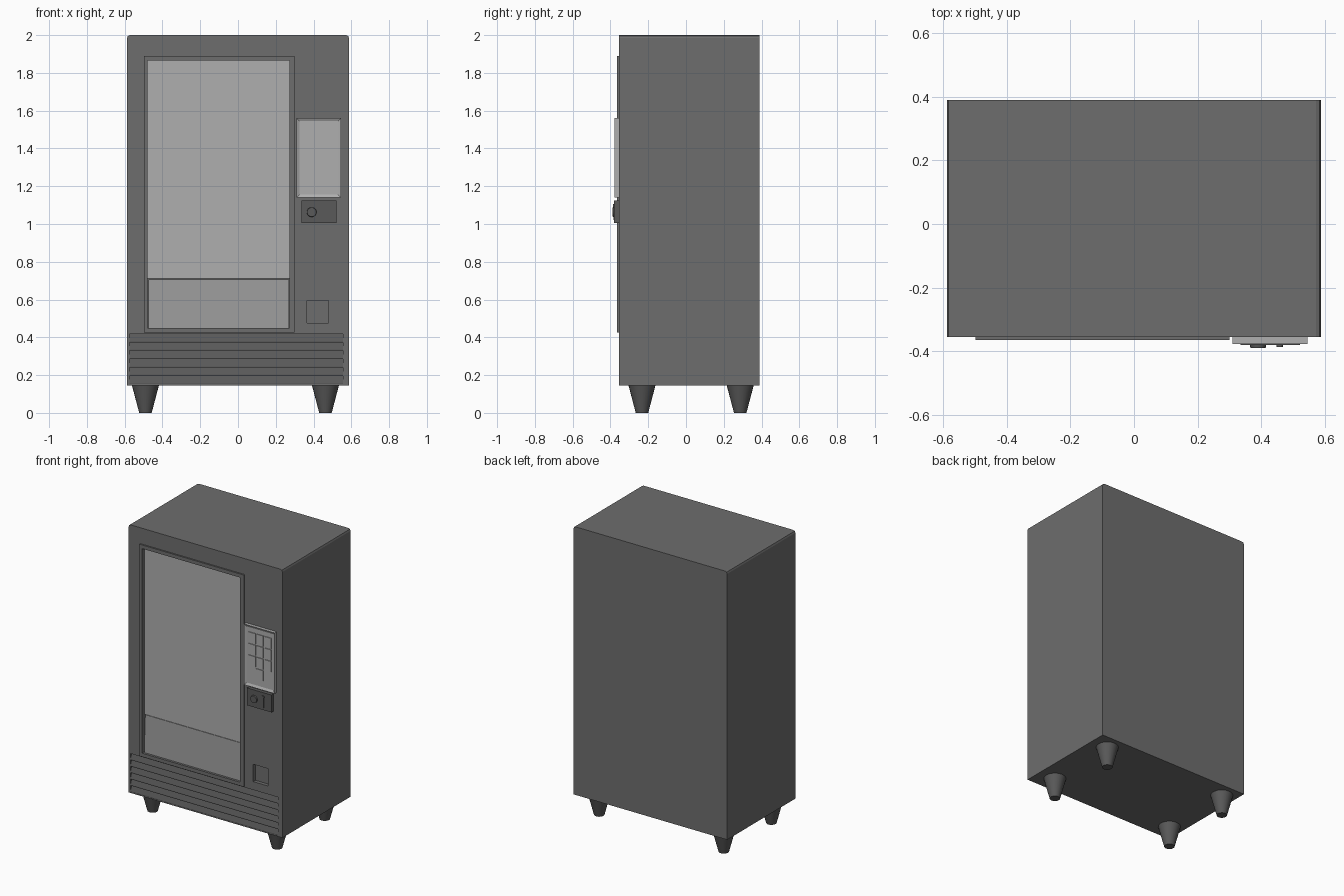
import bpy, bmesh, math
from mathutils import Vector

if "Cube" in bpy.data.objects:
    bpy.data.objects.remove(bpy.data.objects["Cube"])


def material(name, v):
    m = bpy.data.materials.new(name)
    m.diffuse_color = (v, v, v, 1)
    m.use_nodes = True
    m.node_tree.nodes["Principled BSDF"].inputs["Base Color"].default_value = m.diffuse_color
    return m


BODY = material("body_grey", 0.155)
DARK = material("dark_grey", 0.10)
GLASS = material("light_glass", 0.43)
FLAP = material("flap_grey", 0.33)


def finish(name, bm, mat):
    bmesh.ops.recalc_face_normals(bm, faces=bm.faces)
    me = bpy.data.meshes.new(name)
    bm.to_mesh(me)
    bm.free()
    ob = bpy.data.objects.new(name, me)
    bpy.context.collection.objects.link(ob)
    me.materials.append(mat)
    return ob


def box_bm(x0, x1, y0, y1, z0, z1):
    bm = bmesh.new()
    bmesh.ops.create_cube(bm, size=1)
    for v in bm.verts:
        v.co = Vector((x1 if v.co.x > 0 else x0, y1 if v.co.y > 0 else y0, z1 if v.co.z > 0 else z0))
    return bm


def box(name, dims, mat):
    return finish(name, box_bm(*dims), mat)


def panel(name, dims, inset, depth, mat):
    """Box whose front face is inset and pushed back by depth."""
    bm = box_bm(*dims)
    bm.normal_update()
    front = min(bm.faces, key=lambda f: f.calc_center_median().y)
    bmesh.ops.inset_region(bm, faces=[front], thickness=inset, use_even_offset=True)
    for v in front.verts:
        v.co.y += depth
    return finish(name, bm, mat)


def prism(name, profile, x0, x1, mat):
    """Extrude a (y, z) profile along x."""
    bm = bmesh.new()
    a = [bm.verts.new((x0, y, z)) for y, z in profile]
    b = [bm.verts.new((x1, y, z)) for y, z in profile]
    n = len(a)
    bm.faces.new(a)
    bm.faces.new(b[::-1])
    for i in range(n):
        bm.faces.new((a[i], a[(i + 1) % n], b[(i + 1) % n], b[i]))
    return finish(name, bm, mat)


def cut(ob, dims):
    cutter = box("cutter", dims, BODY)
    cutter.hide_render = True
    mod = ob.modifiers.new("cut", "BOOLEAN")
    mod.operation, mod.solver, mod.object = "DIFFERENCE", "EXACT", cutter
    bpy.context.view_layer.objects.active = ob
    bpy.ops.object.modifier_apply(modifier=mod.name)
    bpy.data.objects.remove(cutter)


def cylinder(name, loc, r0, r1, depth, mat, rot_x=0, seg=24):
    bpy.ops.mesh.primitive_cone_add(vertices=seg, radius1=r0, radius2=r1, depth=depth,
                                    location=loc, rotation=(rot_x, 0, 0))
    ob = bpy.context.object
    ob.name = name
    ob.data.materials.append(mat)
    bpy.ops.object.shade_smooth_by_angle(angle=math.radians(30))
    return ob


F = -0.355  # front plane of the cabinet

# Cabinet with rounded top side edges
bm = box_bm(-0.588, 0.588, F, 0.39, 0.146, 2.0)
edges = [e for e in bm.edges if all(v.co.z > 1.9 for v in e.verts)
         and abs(e.verts[0].co.x - e.verts[1].co.x) < 1e-5]
bmesh.ops.bevel(bm, geom=edges, offset=0.016, segments=2, profile=0.5, affect="EDGES")
cabinet = finish("cabinet", bm, BODY)
window = (-0.478, 0.272, -0.5, -0.325, 0.45, 1.865)
cut(cabinet, window)
cut(cabinet, (-0.575, 0.555, -0.5, -0.33, 0.152, 0.418))
cut(cabinet, (0.365, 0.48, -0.5, -0.33, 0.475, 0.595))

# Window frame, glass and delivery flap
frame = box("window_frame", (-0.498, 0.30, -0.365, F, 0.425, 1.89), BODY)
cut(frame, window)
box("window_glass", (-0.478, 0.272, -0.34, -0.325, 0.711, 1.865), GLASS)
prism("delivery_flap", [(-0.325, 0.45), (-0.349, 0.45), (-0.337, 0.707), (-0.325, 0.707)],
      -0.473, 0.27, FLAP)

# Louvre slats
pitch = 0.266 / 6
for i in range(6):
    z = 0.152 + i * pitch
    prism("louvre_slat", [(-0.33, z), (-0.354, z), (-0.354, z + 0.006),
                          (-0.339, z + pitch), (-0.33, z + pitch)], -0.575, 0.555, DARK)

# Keypad: housing and ten keys
panel("keypad_housing", (0.31, 0.545, -0.378, F, 1.14, 1.56), 0.016, 0.008, GLASS)
for row in range(4):
    for col in range(3):
        if row == 3 and col != 1:
            continue
        x, z = 0.368 + col * 0.0605, 1.477 - row * 0.08
        box("keypad_key", (x - 0.027, x + 0.027, -0.375, -0.368, z - 0.036, z + 0.036), GLASS)

# Coin panel with button and slot
box("coin_panel", (0.335, 0.522, -0.38, F, 1.005, 1.125), DARK)
cylinder("coin_button", (0.39, -0.383, 1.063), 0.026, 0.024, 0.013, DARK, math.pi / 2)
box("coin_slot", (0.452, 0.464, -0.384, -0.378, 1.02, 1.095), DARK)
cylinder("coin_slot_head", (0.458, -0.382, 1.095), 0.01, 0.01, 0.008, DARK, math.pi / 2, 16)

# Tapered legs
for x in (-0.49, 0.463):
    for y in (-0.233, 0.287):
        cylinder("leg", (x, y, 0.074), 0.033, 0.072, 0.148, DARK)
